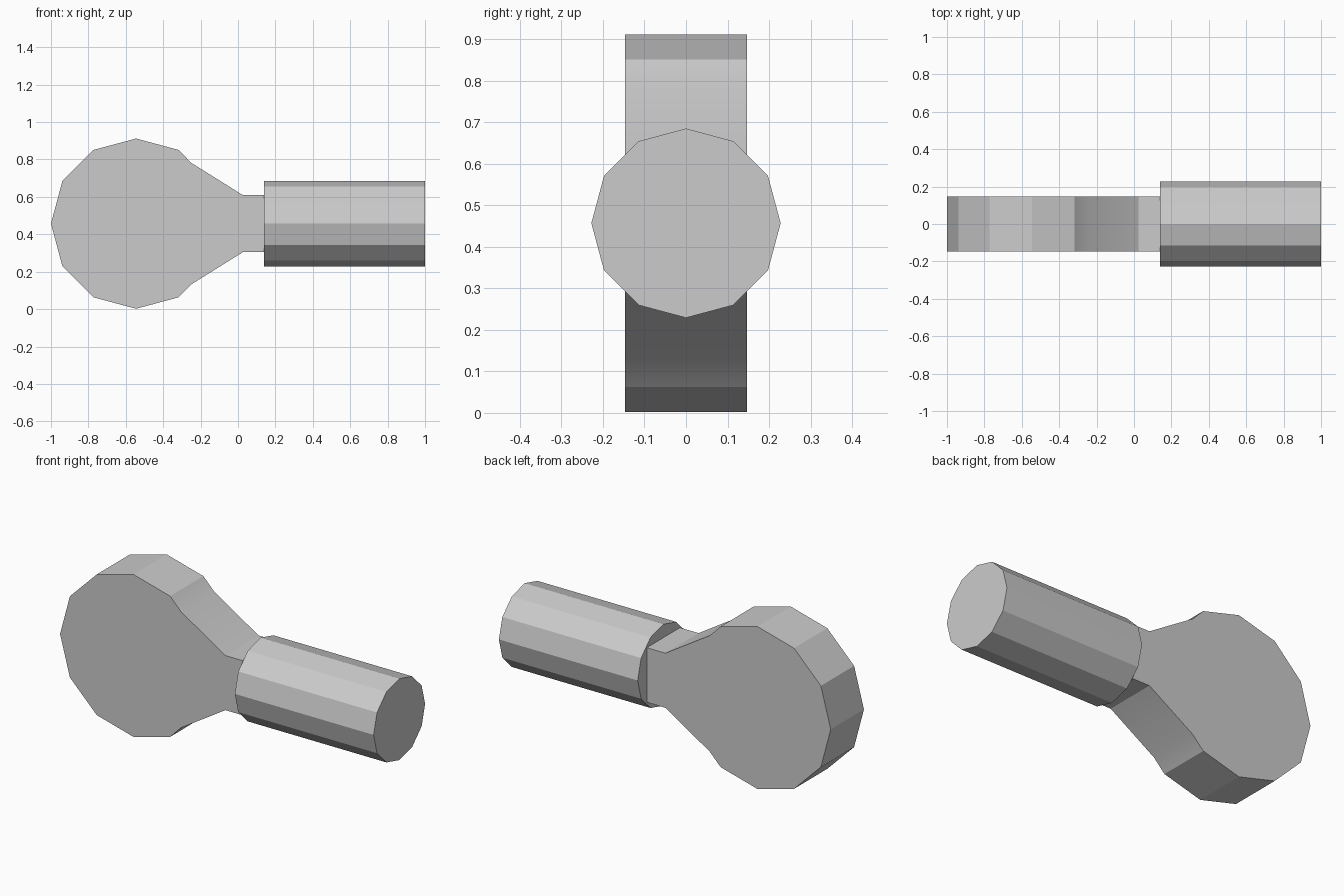
import bpy
import bmesh
from math import cos, sin, radians

cube = bpy.data.objects.get("Cube")
if cube:
    bpy.data.objects.remove(cube, do_unlink=True)

SIDES = 12
MID_Z = 0.457
HEAD_X, HEAD_R = -0.545, 0.455
HALF_DEPTH = 0.147
SHAFT_X, SHAFT_R = 0.14, 0.228

grey = bpy.data.materials.new("light_grey")
grey.use_nodes = True
grey.diffuse_color = (0.6, 0.6, 0.6, 1)
grey.node_tree.nodes["Principled BSDF"].inputs["Base Color"].default_value = (0.6, 0.6, 0.6, 1)


def prism(name, outline, offset):
    """Extrude a closed outline of 3D points along an offset."""
    bm = bmesh.new()
    face = bm.faces.new([bm.verts.new(p) for p in outline])
    grown = bmesh.ops.extrude_face_region(bm, geom=[face], use_keep_orig=True)
    moved = [v for v in grown["geom"] if isinstance(v, bmesh.types.BMVert)]
    bmesh.ops.translate(bm, verts=moved, vec=offset)
    bmesh.ops.recalc_face_normals(bm, faces=bm.faces[:])
    mesh = bpy.data.meshes.new(name)
    bm.to_mesh(mesh)
    bm.free()
    mesh.materials.append(grey)
    obj = bpy.data.objects.new(name, mesh)
    bpy.context.collection.objects.link(obj)
    bpy.ops.object.select_all(action='DESELECT')
    obj.select_set(True)
    bpy.context.view_layer.objects.active = obj
    bpy.ops.object.shade_smooth_by_angle(angle=radians(25))
    return obj


def ring(radius, first, last):
    """Corner points of a regular polygon from one corner index to another."""
    step = radians(360 / SIDES)
    return [(radius * cos(i * step), radius * sin(i * step)) for i in range(first, last + 1)]


# Flat round head that tapers into a straight neck
neck = [(SHAFT_X, 0.153), (0.025, 0.153), (-0.25, 0.325)]
outline = [(x, z) for x, z in neck]
outline += [(HEAD_X + x, z) for x, z in ring(HEAD_R, 2, 10)]
outline += [(x, -z) for x, z in reversed(neck)]
prism("head_and_neck", [(x, -HALF_DEPTH, MID_Z + z) for x, z in outline], (0, 2 * HALF_DEPTH, 0))

# Twelve-sided shaft
prism("shaft", [(SHAFT_X, y, MID_Z + z) for y, z in ring(SHAFT_R, 0, SIDES - 1)], (1 - SHAFT_X, 0, 0))
